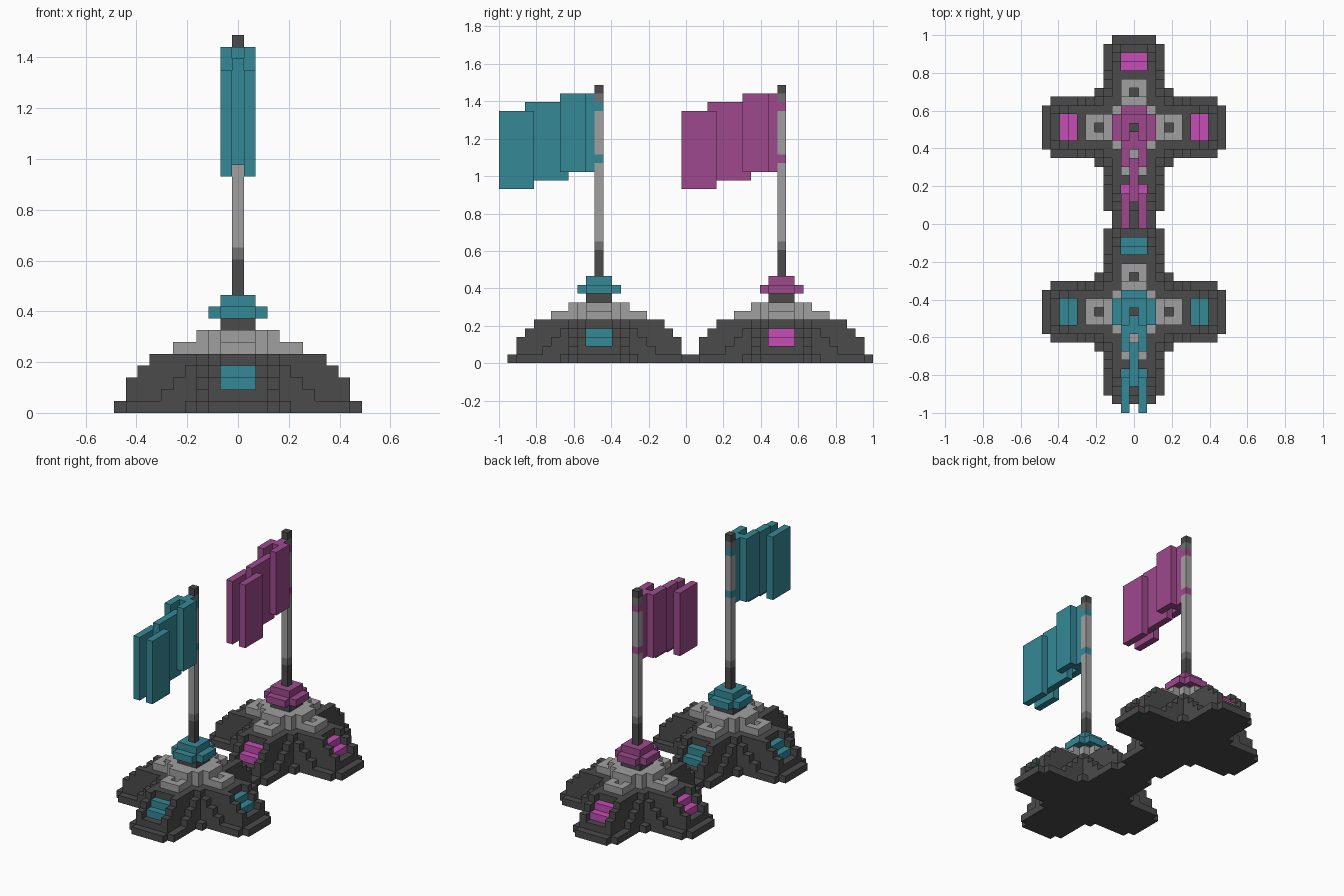
import bpy, bmesh, math
from mathutils import Matrix, Vector

if "Cube" in bpy.data.objects:
    bpy.data.objects.remove(bpy.data.objects["Cube"], do_unlink=True)

U = 2 / 43  # size of one block


def material(name, rgb):
    m = bpy.data.materials.new(name)
    m.use_nodes = True
    m.diffuse_color = (*rgb, 1)
    bsdf = m.node_tree.nodes["Principled BSDF"]
    bsdf.inputs["Base Color"].default_value = (*rgb, 1)
    bsdf.inputs["Roughness"].default_value = 0.8
    return m


DARK = material("dark grey", (0.07, 0.07, 0.07))
MID = material("mid grey", (0.17, 0.17, 0.17))
LIGHT = material("light grey", (0.35, 0.35, 0.35))
TEAL = material("teal", (0.035, 0.25, 0.31))
PURPLE = material("purple", (0.34, 0.068, 0.265))
PINK = material("bright pink", (0.56, 0.075, 0.46))


def build(name, mat, centre_y, boxes, turns=1):
    """Boxes are (x0, x1, y0, y1, z0, z1) in blocks, repeated by quarter turns."""
    bm = bmesh.new()
    for x0, x1, y0, y1, z0, z1 in boxes:
        for t in range(turns):
            mid = Vector((x0 + x1, y0 + y1, z0 + z1)) / 2
            size = Matrix.Diagonal((x1 - x0, y1 - y0, z1 - z0, 1))
            turn = Matrix.Rotation(t * math.pi / 2, 4, "Z")
            bmesh.ops.create_cube(bm, size=1, matrix=turn @ Matrix.Translation(mid) @ size)
    bmesh.ops.scale(bm, vec=(U, U, U), verts=bm.verts)
    mesh = bpy.data.meshes.new(name)
    bm.to_mesh(mesh)
    bm.free()
    mesh.materials.append(mat)
    ob = bpy.data.objects.new(name, mesh)
    ob.location.y = centre_y * U
    bpy.context.collection.objects.link(ob)
    return ob


def arm(reach, half, z0, z1, start=0):
    """Box running out along +x from the centre."""
    return (start, reach, -half, half, z0, z1)


def pair(x0, x1, inner, outer, z0, z1):
    """Two boxes mirrored across the arm's axis."""
    return [(x0, x1, inner, outer, z0, z1), (x0, x1, -outer, -inner, z0, z1)]


def block(half, z0, z1):
    return (-half, half, -half, half, z0, z1)


def flag_stand(side, cy, cloth, panel):
    # Stepped cross-shaped mound, with a recess for a panel in each arm
    mound = [arm(10.5, 2.5, 0, 1), arm(9.5, 3.5, 0, 1), block(4.5, 0, 1),
             arm(9.5, 2.5, 1, 2), arm(6.5, 1.5, 2, 5)]
    mound += [arm(7.5 - z, 3.5, z, z + 1) for z in range(1, 5)]
    for z, reach in ((2, 9.5), (3, 8.5), (4, 7.5)):
        mound += pair(0, reach, 1.5, 2.5, z, z + 1)
    build(side + "_mound", DARK, cy, mound, 4)
    build(side + "_arm_panels", panel, cy,
          [arm(8.5, 1.5, 2, 3, 6.5), arm(7.5, 1.5, 3, 4, 6.5)], 4)

    # Pale crown with a square hole in each arm
    crown = [arm(5.5, 1.5, 5, 6, 4.5), arm(3.5, 1.5, 5, 7), block(2.5, 5, 7)]
    crown += pair(3.5, 4.5, 0.5, 1.5, 5, 6)
    build(side + "_crown", LIGHT, cy, crown, 4)

    # Neck and coloured collar
    build(side + "_neck", DARK, cy, [block(1.5, 7, 8)])
    build(side + "_collar", cloth, cy, [arm(2.5, 1.5, 8, 9), block(1.5, 9, 10)], 4)

    # Pole in stacked sections
    sections = (("pole_foot", DARK, 10, 13), ("pole_joint", MID, 13, 14),
                ("pole_lower", LIGHT, 14, 23), ("lower_tie", cloth, 23, 24),
                ("pole_upper", LIGHT, 24, 29), ("upper_tie", cloth, 29, 30),
                ("pole_neck", MID, 30, 31), ("pole_cap", DARK, 31, 32))
    for name, mat, z0, z1 in sections:
        build(f"{side}_{name}", mat, cy, [block(0.5, z0, z1)])

    # Rippling flag of overlapping upright slabs
    flag = [(-0.5, 0.5, -2.5, -0.5, 22, 31), (-0.5, 0.5, -8.5, -3.5, 21, 30)]
    for x in (-1.5, 0.5):
        flag += [(x, x + 1, -4.5, -1.5, 22, 31), (x, x + 1, -11.5, -7.5, 20, 29)]
    build(side + "_flag", cloth, cy, flag)


flag_stand("front", -10, TEAL, TEAL)
flag_stand("back", 11, PURPLE, PINK)
